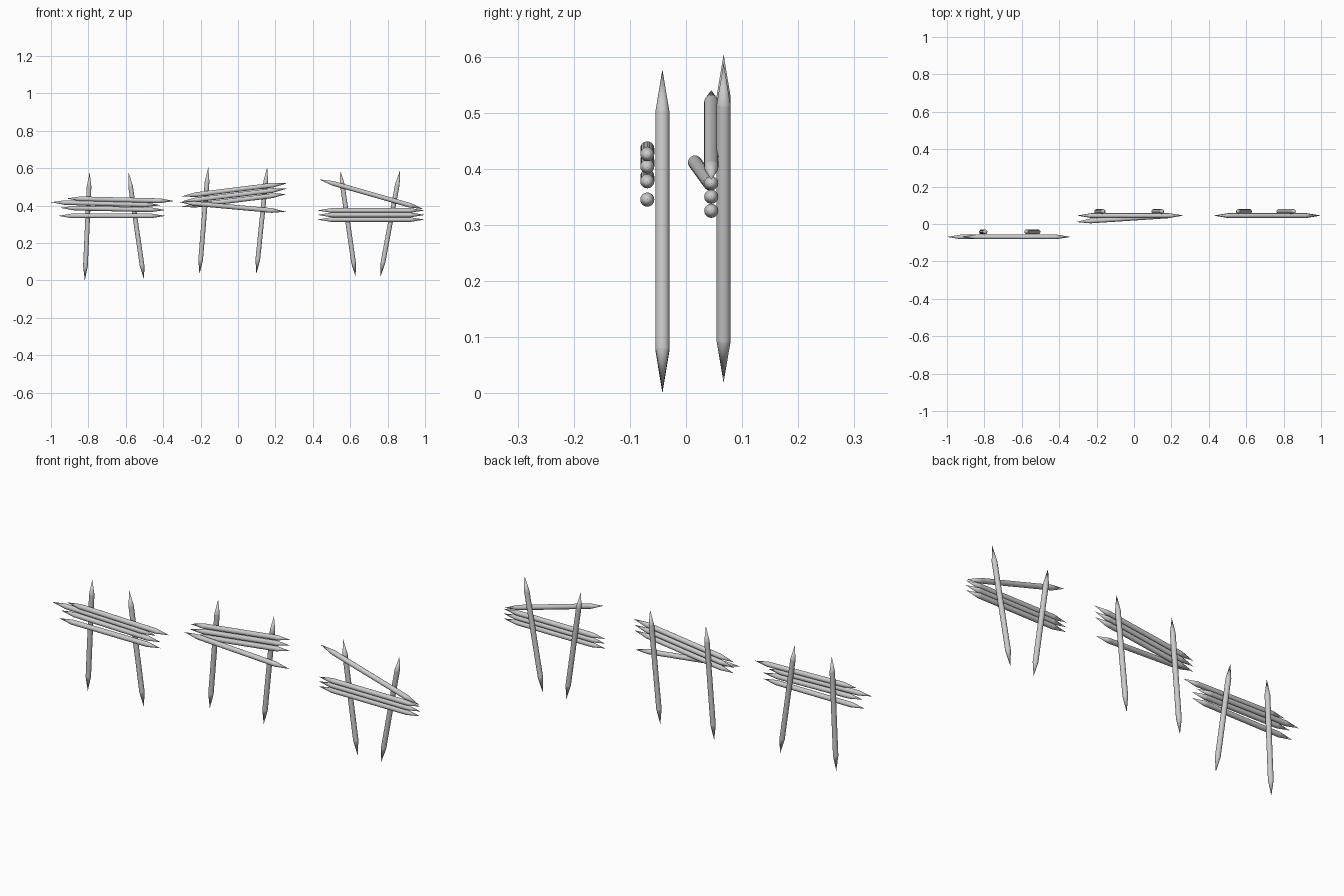
import bpy, bmesh
from mathutils import Vector

if "Cube" in bpy.data.objects:
    bpy.data.objects.remove(bpy.data.objects["Cube"])

RADIUS, TIP, SIDES = 0.0125, 0.076, 32


def stake(name, a, b):
    """Round pole sharpened at both ends, running from point a to point b."""
    a, b = Vector(a), Vector(b)
    length = (b - a).length
    bm = bmesh.new()
    # half profile spun around the local z axis
    profile = [(0, 0), (RADIUS, TIP), (RADIUS, length - TIP), (0, length)]
    verts = [bm.verts.new((r, 0, z)) for r, z in profile]
    edges = [bm.edges.new(pair) for pair in zip(verts, verts[1:])]
    bmesh.ops.spin(bm, geom=verts + edges, axis=(0, 0, 1), cent=(0, 0, 0),
                   angle=6.283185307, steps=SIDES)
    bmesh.ops.remove_doubles(bm, verts=bm.verts, dist=1e-5)
    bmesh.ops.recalc_face_normals(bm, faces=bm.faces)
    for f in bm.faces:
        f.smooth = True
    # keep the shoulder of each point crisp
    for e in bm.edges:
        if abs(e.verts[0].co.z - e.verts[1].co.z) < 1e-5:
            e.smooth = False
    mesh = bpy.data.meshes.new(name)
    bm.to_mesh(mesh)
    bm.free()
    obj = bpy.data.objects.new(name, mesh)
    obj.location = a
    obj.rotation_euler = (b - a).to_track_quat('Z', 'Y').to_euler()
    bpy.context.collection.objects.link(obj)


# each stake: x, z at one end, x, z at the other
sections = {
    "left": dict(
        post_y=-0.042, rail_y=-0.069,
        posts=[(-0.819, 0.0, -0.793, 0.577), (-0.502, 0.004, -0.585, 0.577)],
        rails=[(-0.962, 0.345, -0.388, 0.345), (-0.918, 0.438, -0.340, 0.424),
               (-1.0, 0.418, -0.415, 0.402), (-0.950, 0.388, -0.388, 0.376)]),
    "middle": dict(
        post_y=0.067, rail_y=0.045,
        posts=[(-0.206, 0.034, -0.159, 0.604), (0.098, 0.034, 0.156, 0.604)],
        rails=[(-0.302, 0.449, 0.264, 0.519), (-0.304, 0.421, 0.260, 0.490),
               (-0.302, 0.393, 0.260, 0.462)]),
    "right": dict(
        post_y=0.067, rail_y=0.045,
        posts=[(0.629, 0.018, 0.547, 0.588), (0.761, 0.018, 0.866, 0.588)],
        rails=[(0.424, 0.374, 0.997, 0.374), (0.424, 0.350, 1.0, 0.350),
               (0.424, 0.325, 0.997, 0.325), (0.434, 0.540, 0.992, 0.381)]),
}

for side, s in sections.items():
    for kind in ("post", "rail"):
        y = s[kind + "_y"]
        for i, (x0, z0, x1, z1) in enumerate(s[kind + "s"], 1):
            stake(f"{side}_{kind}_{i}", (x0, y, z0), (x1, y, z1))

# loose rail of the middle section, swung forward at its left end
stake("middle_loose_rail", (-0.310, 0.011, 0.418), (0.256, 0.048, 0.367))
